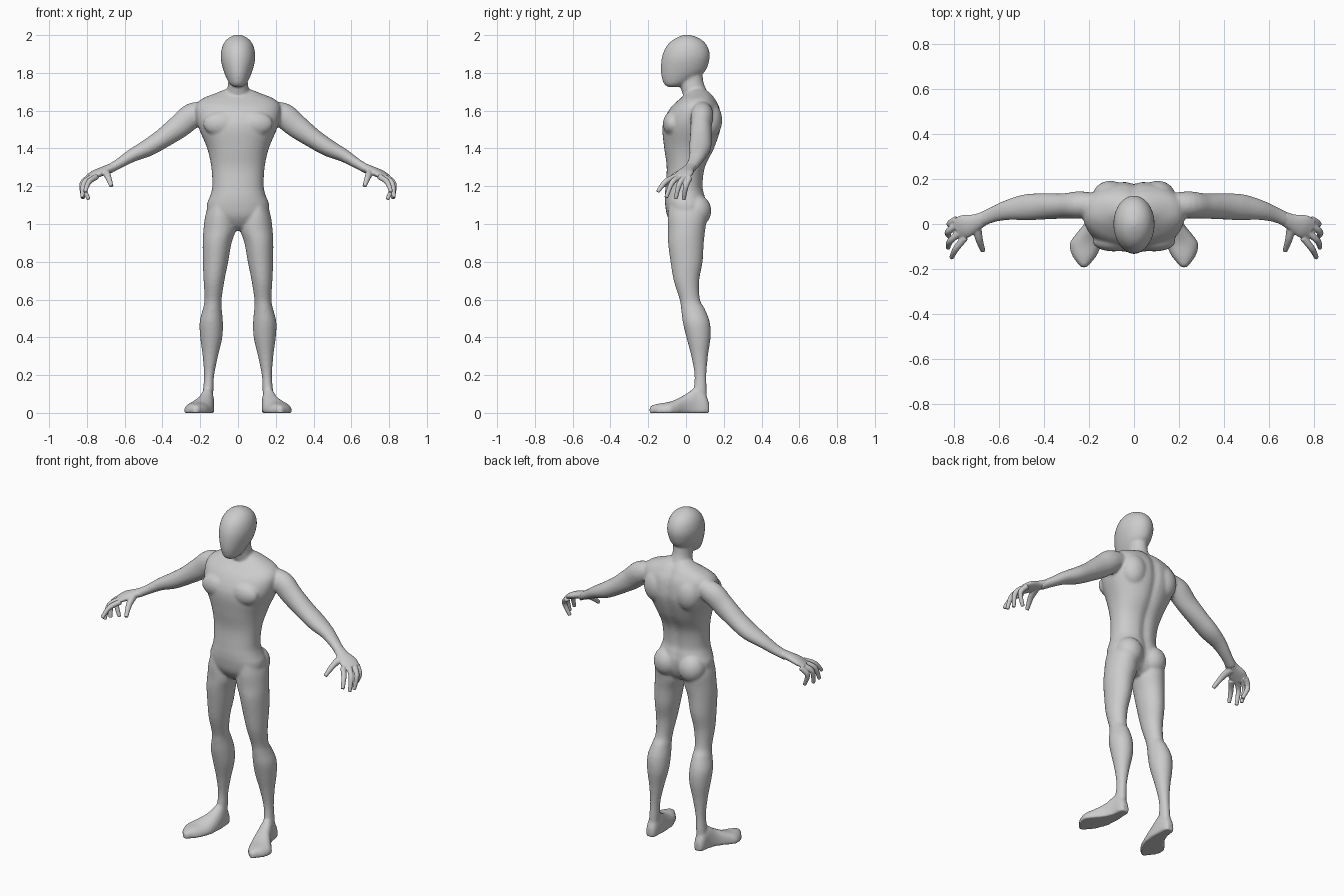
import bpy, bmesh, math
from mathutils import Vector, Matrix


def smooth_path(rows, steps=5):
    """Catmull-Rom interpolation of section tuples."""
    out, n = [], len(rows)
    for i in range(n - 1):
        a, b, c, d = rows[max(i - 1, 0)], rows[i], rows[i + 1], rows[min(i + 2, n - 1)]
        for k in range(steps):
            t = k / steps
            out.append([0.5 * (2 * q + (r - p) * t + (2 * p - 5 * q + 4 * r - s) * t * t
                               + (3 * q - p - 3 * r + s) * t ** 3)
                        for p, q, r, s in zip(a, b, c, d)])
    return out + [list(rows[-1])]


def skin(bm, rings):
    rings = [[bm.verts.new(p) for p in ring] for ring in rings]
    n = len(rings[0])
    for r0, r1 in zip(rings, rings[1:]):
        for i in range(n):
            bm.faces.new((r0[i], r0[(i + 1) % n], r1[(i + 1) % n], r1[i]))
    bm.faces.new(rings[0][::-1])
    bm.faces.new(rings[-1])


def loft(bm, rows, place, power=2.0, n=32):
    """Rows are (station, a0, a1, b0, b1): a superellipse between those limits."""
    rings = []
    for s, a0, a1, b0, b1 in smooth_path(rows):
        ring = []
        for i in range(n):
            t = 2 * math.pi * i / n
            c, d = math.cos(t), math.sin(t)
            c = math.copysign(abs(c) ** (2 / power), c)
            d = math.copysign(abs(d) ** (2 / power), d)
            ring.append(place(s, (a0 + a1) / 2 + c * (a1 - a0) / 2, (b0 + b1) / 2 + d * (b1 - b0) / 2))
        rings.append(ring)
    skin(bm, rings)


def tube(bm, rows, ref, side, n=20):
    """Rows are (x, y, z, radius along ref, other radius)."""
    rows = smooth_path(rows)
    pts = [Vector(r[:3]) for r in rows]
    rings = []
    for i, r in enumerate(rows):
        t = (pts[min(i + 1, len(pts) - 1)] - pts[max(i - 1, 0)]).normalized()
        u = Vector(ref)
        u = (u - t * u.dot(t)).normalized()
        v = t.cross(u)
        ring = []
        for k in range(n):
            a = 2 * math.pi * k / n
            p = pts[i] + u * r[3] * math.cos(a) + v * r[4] * math.sin(a)
            ring.append((p.x * side, p.y, p.z))
        rings.append(ring)
    skin(bm, rings)


def blob(bm, center, radii):
    bmesh.ops.create_uvsphere(bm, u_segments=24, v_segments=16, radius=1,
                              matrix=Matrix.Translation(center) @ Matrix.Diagonal((*radii, 1)))


def finish(bm, name, voxel, iterations):
    bmesh.ops.recalc_face_normals(bm, faces=bm.faces)
    mesh = bpy.data.meshes.new(name)
    bm.to_mesh(mesh)
    bm.free()
    ob = bpy.data.objects.new(name, mesh)
    bpy.context.collection.objects.link(ob)
    m = ob.modifiers.new("fuse", 'REMESH')
    m.mode = 'VOXEL'
    m.voxel_size = voxel
    m.use_smooth_shade = True
    m = ob.modifiers.new("soften", 'SMOOTH')
    m.factor = 0.5
    m.iterations = iterations


def upright(s, a, b):
    return (a, b, s)


def grooved(s, a, b):
    # spine furrow down the middle of the back
    if b > 0.05:
        b -= 0.012 * math.exp(-(a / 0.025) ** 2)
    return (a, b, s)


body = bmesh.new()

# head
head = [(1.725, .022, -.095, -.045), (1.74, .043, -.115, 0), (1.77, .06, -.127, .055),
        (1.81, .076, -.133, .102), (1.86, .089, -.131, .122), (1.90, .091, -.123, .126),
        (1.94, .083, -.104, .114), (1.97, .066, -.076, .09), (1.99, .042, -.042, .056),
        (2.002, .012, -.01, .018)]
loft(body, [(z, -w, w, f, b) for z, w, f, b in head], upright)

# neck
neck = [(1.64, .075, 0, .13), (1.70, .06, -.022, .112), (1.75, .052, -.03, .093), (1.82, .05, -.02, .085)]
loft(body, [(z, -w, w, f, b) for z, w, f, b in neck], upright)

# torso
torso = [(.965, .03, -.03, .04), (.99, .09, -.065, .08), (1.04, .155, -.098, .105), (1.1, .165, -.11, .112),
         (1.15, .147, -.112, .102), (1.2, .136, -.108, .092), (1.3, .141, -.102, .104),
         (1.4, .163, -.115, .152), (1.5, .205, -.125, .185), (1.56, .222, -.113, .188),
         (1.62, .225, -.078, .178), (1.66, .195, -.035, .157), (1.69, .125, 0, .135), (1.715, .06, .02, .105)]
loft(body, [(z, -w, w, f, b) for z, w, f, b in torso], grooved, 2.25, 48)

leg = [(1.1, .04, .155, -.09, .10), (1.04, .02, .174, -.097, .11), (.97, .012, .183, -.096, .102),
       (.9, .034, .187, -.095, .094), (.8, .052, .186, -.082, .088), (.7, .072, .182, -.065, .07),
       (.6, .087, .177, -.034, .074), (.55, .086, .186, -.026, .1), (.48, .08, .203, -.017, .126),
       (.4, .083, .2, .002, .13), (.3, .106, .187, .028, .116), (.2, .126, .18, .045, .108),
       (.12, .13, .185, .04, .11), (.04, .132, .188, .035, .112)]
foot = [(.123, .142, .182, -.02, .05), (.1, .13, .193, -.04, .1), (.05, .126, .2, -.05, .13),
        (0, .126, .222, -.05, .1), (-.05, .131, .262, -.05, .073), (-.09, .142, .287, -.05, .058),
        (-.14, .165, .275, -.04, .05), (-.175, .193, .25, -.025, .042), (-.192, .208, .236, -.01, .032)]
arm = [(.16, .085, 1.60, .05, .05), (.24, .085, 1.575, .06, .066), (.31, .08, 1.518, .056, .063),
       (.40, .078, 1.452, .058, .052), (.48, .074, 1.402, .058, .046), (.56, .062, 1.363, .045, .035),
       (.63, .04, 1.32, .034, .027), (.69, .013, 1.286, .031, .024)]

for side in (1, -1):
    loft(body, leg, lambda s, a, b: (side * a, b, s))
    loft(body, foot, lambda s, a, b: (side * a, s, max(b, 0)), 2.3)
    tube(body, arm, (0, 1, 0), side, 28)
    # buttock, chest muscle and shoulder blade
    blob(body, (side * .083, .058, 1.07), (.078, .076, .085))
    blob(body, (side * .09, -.075, 1.53), (.095, .047, .065))
    blob(body, (side * .105, .12, 1.55), (.08, .072, .1))
finish(body, "body", .008, 5)

# hands: palm, four fingers and thumb
palm = [(.66, .028, 1.302, .03, .024), (.70, .008, 1.287, .037, .022),
        (.75, -.01, 1.266, .052, .021), (.785, -.024, 1.246, .046, .016)]
fingers = [((.75, -.06, 1.25), (.79, -.11, 1.222), (.81, -.15, 1.17)),
           ((.77, -.035, 1.25), (.815, -.075, 1.217), (.825, -.105, 1.14)),
           ((.785, -.005, 1.25), (.825, -.035, 1.212), (.82, -.055, 1.133)),
           ((.787, .02, 1.245), (.818, 0, 1.202), (.79, -.012, 1.13))]
thumb = ((.70, -.005, 1.278), (.688, -.065, 1.25), (.67, -.12, 1.20))
for side, name in ((1, "left_hand"), (-1, "right_hand")):
    hand = bmesh.new()
    tube(hand, palm, (.5, .85, 0), side)
    for path in fingers:
        tube(hand, [(*p, r, r) for p, r in zip(path, (.016, .0145, .0105))], (.6, .8, 0), side, 14)
    tube(hand, [(*p, r, r) for p, r in zip(thumb, (.022, .017, .011))], (1, 0, 0), side, 14)
    finish(hand, name, .004, 3)
